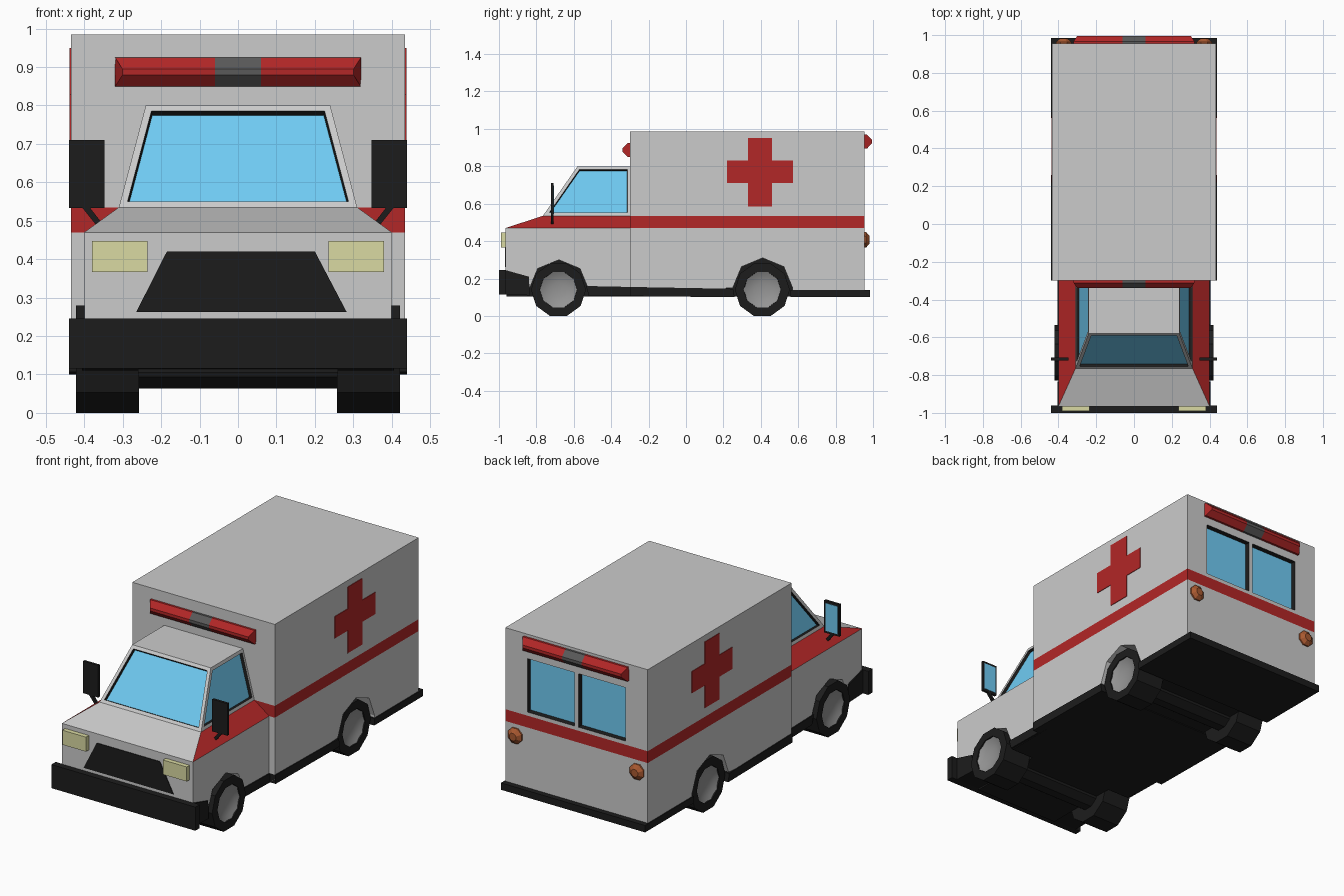
import bpy, bmesh, math
from mathutils import Vector

if "Cube" in bpy.data.objects:
    bpy.data.objects.remove(bpy.data.objects["Cube"])


def mat(name, r, g, b):
    m = bpy.data.materials.new(name)
    m.diffuse_color = (r, g, b, 1)
    m.use_nodes = True
    m.node_tree.nodes["Principled BSDF"].inputs["Base Color"].default_value = m.diffuse_color
    return m


RED = mat("red", 0.45, 0.02, 0.02)
BLACK = mat("black", 0.012, 0.012, 0.012)
GLASS = mat("glass", 0.16, 0.6, 0.9)
LAMP = mat("lamp", 0.7, 0.7, 0.36)
AMBER = mat("amber", 0.4, 0.1, 0.03)
GREY = mat("dark_grey", 0.1, 0.1, 0.1)
STEEL = mat("steel", 0.3, 0.3, 0.3)


def finish(bm, name, mats=(), recalc=True):
    if recalc:
        bmesh.ops.recalc_face_normals(bm, faces=bm.faces)
    me = bpy.data.meshes.new(name)
    bm.to_mesh(me)
    bm.free()
    for m in mats:
        me.materials.append(m)
    ob = bpy.data.objects.new(name, me)
    bpy.context.collection.objects.link(ob)
    return ob


def loft(a, b):
    """Closed solid between two matching outlines."""
    bm = bmesh.new()
    va = [bm.verts.new(p) for p in a]
    vb = [bm.verts.new(p) for p in b]
    bm.faces.new(va)
    bm.faces.new(vb[::-1])
    n = len(va)
    for i in range(n):
        bm.faces.new((va[i], vb[i], vb[(i + 1) % n], va[(i + 1) % n]))
    bmesh.ops.recalc_face_normals(bm, faces=bm.faces)
    return bm


def prism(pts, x0, x1):
    return loft([(x0, y, z) for y, z in pts], [(x1, y, z) for y, z in pts])


def rect(x, y0, y1, z):
    return [(-x, y0, z), (x, y0, z), (x, y1, z), (-x, y1, z)]


def block(name, x0, x1, y0, y1, z0, z1, m):
    pts = [(y0, z0), (y1, z0), (y1, z1), (y0, z1)]
    return finish(prism(pts, x0, x1), name, [m])


def arch(cy, cz, r):
    return [(cy - r * math.cos(math.radians(a)), cz + r * math.sin(math.radians(a)))
            for a in range(0, 181, 45)]


def recess(bm, faces, border, depth):
    """Window: plain border, dark recess walls (slot 1), glass pane (slot 2)."""
    if border:
        bmesh.ops.inset_individual(bm, faces=faces, thickness=border, use_even_offset=True)
    walls = bmesh.ops.inset_individual(bm, faces=faces, thickness=0.003, depth=-depth,
                                       use_even_offset=True)["faces"]
    for f in walls:
        f.material_index = 1
    for f in faces:
        f.material_index = 2


def lathe(name, prof, n, centre, s, m, axis="x", phase=0.0):
    """Revolve (offset, radius) pairs about the x or y axis."""
    bm = bmesh.new()
    rings = []
    for o, r in prof:
        ring = []
        for i in range(n if r > 0 else 1):
            t = 2 * math.pi * i / n + phase
            u, w = r * math.cos(t), r * math.sin(t)
            p = (o * s, u, w) if axis == "x" else (u, o, w)
            ring.append(bm.verts.new(Vector(p) + Vector(centre)))
        rings.append(ring)
    for a, b in zip(rings, rings[1:]):
        for i in range(n):
            q = [a[i % len(a)], a[(i + 1) % n % len(a)], b[(i + 1) % n % len(b)], b[i % len(b)]]
            bm.faces.new(list(dict.fromkeys(q)))
    return finish(bm, name, [m])


# Rear box body with wheel arches, red band and recessed back windows
bm = prism([(-0.30, 0.12)] + arch(0.41, 0.15, 0.16) +
           [(0.57, 0.12), (0.955, 0.12), (0.955, 0.985), (-0.30, 0.985)], -0.435, 0.435)
cuts = [((0, 0, z), (0, 0, 1)) for z in (0.47, 0.535, 0.555, 0.85)]
cuts += [((x, 0, 0), (1, 0, 0)) for x in (-0.30, -0.012, 0.012, 0.30)]
for co, no in cuts:
    bmesh.ops.bisect_plane(bm, geom=bm.verts[:] + bm.edges[:] + bm.faces[:],
                           plane_co=co, plane_no=no)
panes = []
for f in bm.faces:
    c = f.calc_center_median()
    if 0.475 < c.z < 0.53:
        f.material_index = 3
    if c.y > 0.95 and 0.56 < c.z < 0.84 and 0.02 < abs(c.x) < 0.29:
        panes.append(f)
recess(bm, panes, 0, 0.025)
finish(bm, "box_body", [None, BLACK, GLASS, RED], False)

# Cab lower body
finish(prism([(-0.965, 0.13), (-0.84, 0.13)] + arch(-0.68, 0.14, 0.16) +
             [(-0.52, 0.12), (-0.295, 0.12), (-0.295, 0.47), (-0.965, 0.47)], -0.40, 0.40),
       "cab_body")

# Hood with sloping red shoulders
bm = loft(rect(0.40, -0.965, -0.295, 0.47), rect(0.31, -0.765, -0.295, 0.535))
for f in bm.faces:
    if abs(f.normal.x) > 0.3:
        f.material_index = 1
finish(bm, "hood", [None, RED])

# Cab roof with windscreen and side windows
bm = loft(rect(0.31, -0.765, -0.295, 0.535), rect(0.24, -0.58, -0.295, 0.80))
panes = [f for f in bm.faces if abs(f.normal.x) > 0.5 or f.normal.y < -0.5]
recess(bm, panes, 0.018, 0.015)
finish(bm, "cab_roof", [None, BLACK, GLASS], False)

# Underbody, bumper, sills
block("underbody", -0.26, 0.26, -0.96, 0.95, 0.105, 0.32, BLACK)
block("mid_floor", -0.395, 0.395, -0.52, 0.25, 0.105, 0.125, BLACK)
block("front_bumper", -0.44, 0.44, -1.0, -0.962, 0.115, 0.245, BLACK)
finish(prism([(-0.965, 0.115), (-0.965, 0.245), (-0.84, 0.21), (-0.835, 0.11)], -0.406, 0.406),
       "bumper_return", [BLACK])
finish(prism([(-0.52, 0.11), (-0.535, 0.16), (-0.30, 0.155), (-0.30, 0.106)], -0.406, 0.406),
       "cab_sill", [BLACK])
finish(prism([(-0.30, 0.106), (-0.30, 0.155), (0.252, 0.145), (0.26, 0.10)], -0.44, 0.44),
       "box_sill", [BLACK])
block("rear_skirt", -0.44, 0.44, 0.56, 0.985, 0.10, 0.138, BLACK)

# Grille
finish(loft([(x, -0.969, z) for x, z in ((-0.265, 0.262), (0.283, 0.262), (0.2, 0.42), (-0.185, 0.42))],
            [(x, -0.96, z) for x, z in ((-0.265, 0.262), (0.283, 0.262), (0.2, 0.42), (-0.185, 0.42))]),
       "grille", [BLACK])

# Wheels and axles
for y, pos in ((-0.682, "front"), (0.408, "rear")):
    lathe(pos + "_axle", [(-0.27, 0), (-0.27, 0.08), (0.27, 0.08), (0.27, 0)], 10,
          (0, y, 0.14), 1, BLACK)
    for s in (-1, 1):
        c = (0, y, 0.14)
        lathe(pos + "_tyre", [(0.258, 0), (0.258, 0.147), (0.422, 0.147), (0.422, 0.1), (0.39, 0.095),
                              (0.39, 0)], 10, c, s, BLACK, phase=math.pi / 2 + math.pi / 10)
        hub = lathe(pos + "_hub", [(0.418, 0.1), (0.404, 0.075), (0.396, 0.04), (0.393, 0)],
                    20, c, s, STEEL)
        hub.data.polygons.foreach_set("use_smooth", [True] * len(hub.data.polygons))

# Paired parts: headlights, tail lights, crosses, door mirrors
for s in (-1, 1):
    block("headlight", s * 0.235, s * 0.38, -0.99, -0.96, 0.367, 0.447, LAMP)
    lathe("tail_light", [(-0.01, 0), (-0.01, 0.045), (0.008, 0.045), (0.026, 0.022), (0.026, 0)], 8,
          (s * 0.372, 0.955, 0.407), 1, AMBER, axis="y", phase=math.pi / 8)
    cross = [(0.22, 0.71), (0.332, 0.71), (0.332, 0.585), (0.46, 0.585), (0.46, 0.71), (0.573, 0.71),
             (0.573, 0.83), (0.46, 0.83), (0.46, 0.95), (0.332, 0.95), (0.332, 0.83), (0.22, 0.83)]
    finish(prism(cross, s * 0.43, s * 0.438), "side_cross", [RED])
    block("mirror_case", s * 0.348, s * 0.44, -0.722, -0.708, 0.533, 0.71, BLACK)
    block("mirror_glass", s * 0.357, s * 0.431, -0.712, -0.706, 0.545, 0.698, GLASS)
    finish(loft([(s * x, -0.722, z) for x, z in ((0.355, 0.495), (0.37, 0.49), (0.41, 0.54), (0.39, 0.54))],
                [(s * x, -0.708, z) for x, z in ((0.355, 0.495), (0.37, 0.49), (0.41, 0.54), (0.39, 0.54))]),
           "mirror_arm", [BLACK])

# Light bars: red ends with tapered tips, grey middle
for y, z, d, pos in ((-0.30, 0.887, -1, "front"), (0.955, 0.932, 1, "rear")):
    sect = [(-0.005, -0.038), (0.012, -0.038), (0.04, -0.008), (0.04, 0.008), (0.012, 0.038), (-0.005, 0.038)]
    pts = [(y + d * a, z + b) for a, b in sect]
    for x0, x1, m in ((-0.32, -0.06, RED), (-0.06, 0.06, GREY), (0.06, 0.32, RED)):
        bm = prism(pts, x0, x1)
        for v in bm.verts:
            if abs(v.co.x) > 0.3 and abs(v.co.y - y) > 0.03:
                v.co.x *= 0.94
        finish(bm, pos + "_light_bar", [m])
